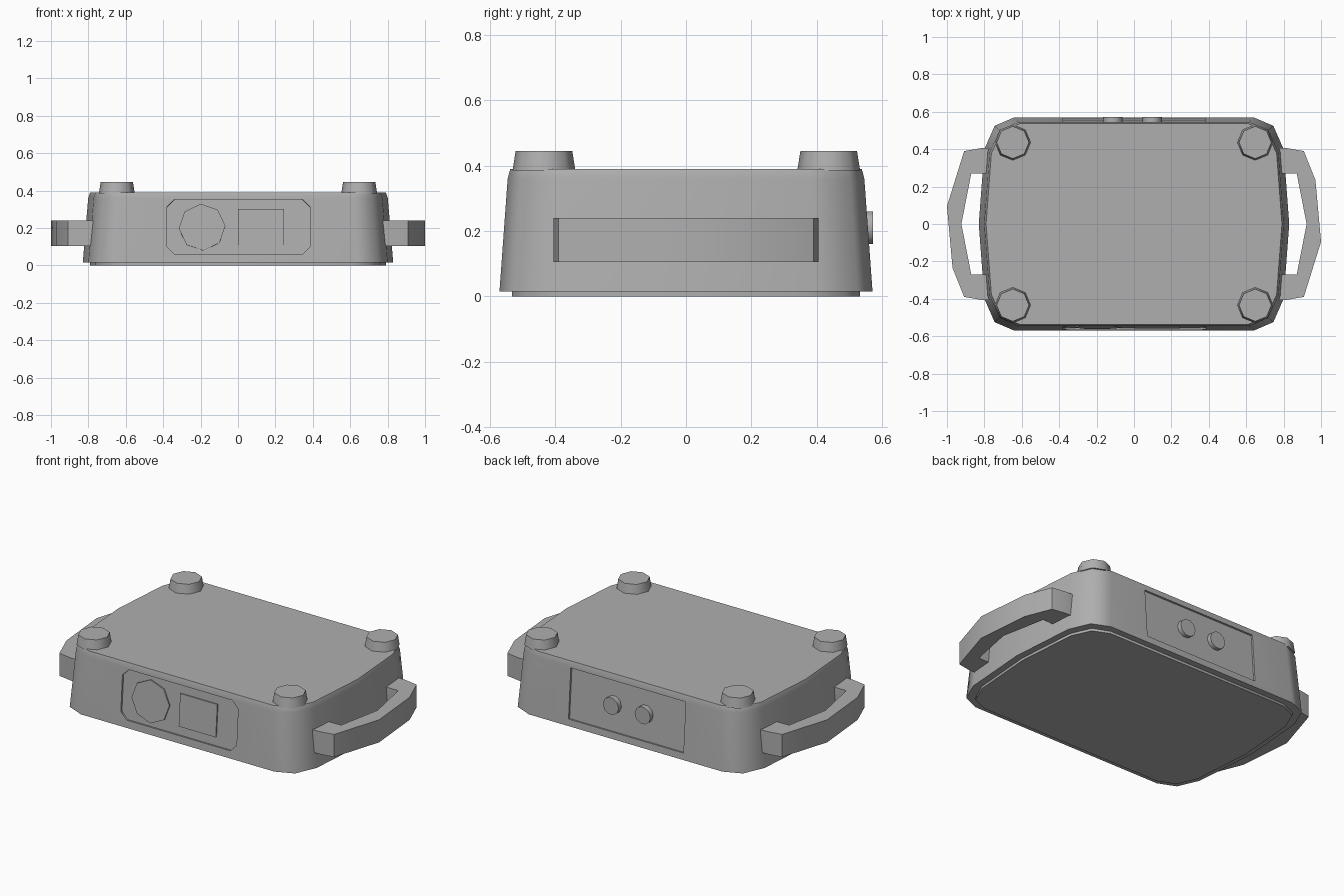
import bpy, bmesh
from math import pi, cos, sin, radians
from mathutils import Matrix

if "Cube" in bpy.data.objects:
    bpy.data.objects.remove(bpy.data.objects["Cube"])

# Dark grey finish shared by every part
grey = bpy.data.materials.new("dark_grey")
grey.diffuse_color = (0.43, 0.43, 0.43, 1)
grey.use_nodes = True
grey.node_tree.nodes["Principled BSDF"].inputs["Base Color"].default_value = grey.diffuse_color


def loft(name, rings, matrix=None):
    """Closed solid through a stack of equal-length rings of 3D points."""
    bm = bmesh.new()
    loops = [[bm.verts.new(p) for p in r] for r in rings]
    n = len(loops[0])
    for a, b in zip(loops, loops[1:]):
        for i in range(n):
            j = (i + 1) % n
            bm.faces.new((a[i], a[j], b[j], b[i]))
    bm.faces.new(loops[0][::-1])
    bm.faces.new(loops[-1])
    if matrix:
        bm.transform(matrix)
    bmesh.ops.recalc_face_normals(bm, faces=bm.faces)
    me = bpy.data.meshes.new(name)
    bm.to_mesh(me)
    bm.free()
    me.materials.append(grey)
    ob = bpy.data.objects.new(name, me)
    bpy.context.collection.objects.link(ob)
    return ob


def prism(name, pts, z0, z1, matrix=None, top=1.0):
    return loft(name, [[(x, y, z0) for x, y in pts],
                       [(x * top, y * top, z1) for x, y in pts]], matrix)


def ngon(n, r, cx=0.0, cy=0.0, turn=0.0):
    return [(cx + r * cos(2 * pi * i / n + turn), cy + r * sin(2 * pi * i / n + turn))
            for i in range(n)]


def rect(x0, x1, y0, y1, c=0.0):
    if not c:
        return [(x0, y0), (x1, y0), (x1, y1), (x0, y1)]
    return [(x0 + c, y0), (x1 - c, y0), (x1, y0 + c), (x1, y1 - c),
            (x1 - c, y1), (x0 + c, y1), (x0, y1 - c), (x0, y0 + c)]


# Body: rounded outline tapering upwards
quarter = [(0.83, 0.0), (0.80, 0.40), (0.745, 0.525), (0.64, 0.57)]
right = [(x, -y) for x, y in quarter[:0:-1]] + quarter
outline = right + [(-x, -y) for x, y in right]
levels = [(0.015, 1.0, 1.0), (0.36, 0.965, 0.956), (0.39, 0.953, 0.942)]
body = loft("body", [[(x * sx, y * sy, z) for x, y in outline] for z, sx, sy in levels])

# Tilted frames lying on the sloping front and back walls
front = Matrix.Translation((0, -0.557, 0.205)) @ Matrix.Rotation(pi / 2 - 0.073, 4, 'X')
back = Matrix.Rotation(pi, 4, 'Z') @ front

# Recessed panels
cutters = [
    prism("front_recess", rect(-0.38, 0.385, -0.146, 0.148, 0.04), -0.012, 0.1, front),
    prism("back_recess", rect(-0.38, 0.38, -0.15, 0.148), -0.012, 0.1, back),
]
bpy.context.view_layer.objects.active = body
for c in cutters:
    mod = body.modifiers.new(c.name, 'BOOLEAN')
    mod.operation = 'DIFFERENCE'
    mod.solver = 'EXACT'
    mod.object = c
    bpy.ops.object.modifier_apply(modifier=mod.name)
    bpy.data.objects.remove(c)

# Bottom plate
prism("bottom_plate", [(x * 0.952, y * 0.932) for x, y in outline], 0.0, 0.02)

# Front dial and display, slightly raised from the panel
prism("front_dial", ngon(8, 0.125, -0.192, 0.0, 0.06), -0.02, -0.004, front)
prism("front_display", rect(0.0, 0.245, -0.095, 0.097), -0.02, -0.004, front)

# Back knobs
for x in (-0.113, 0.097):
    prism("back_knob", ngon(10, 0.052), 0.0, 0.037,
          Matrix.Translation((x, 0.535, 0.21)) @ Matrix.Rotation(-pi / 2, 4, 'X'))

# Tapered octagonal feet
for x in (-0.648, 0.648):
    for y in (-0.434, 0.436):
        prism("foot", ngon(8, 0.096), 0.385, 0.445, Matrix.Translation((x, y, 0)), 0.9)

# Side handles, the left one turned half way round
grip = [(0.77, 0.405), (0.82, 0.405), (0.908, 0.39), (0.97, 0.235), (1.0, -0.095),
        (0.908, -0.39), (0.82, -0.405), (0.77, -0.405), (0.77, -0.27), (0.87, -0.27),
        (0.923, 0.0), (0.87, 0.27), (0.77, 0.27)]
for name, turn in (("right_handle", 0), ("left_handle", pi)):
    prism(name, grip, 0.105, 0.24, Matrix.Rotation(turn, 4, 'Z'))

# Smooth round the sides, keep rims sharp and large faces flat
bpy.ops.object.select_all(action='SELECT')
bpy.ops.object.shade_smooth_by_angle(angle=radians(50))
weighted = body.modifiers.new("weighted_normals", 'WEIGHTED_NORMAL')
weighted.keep_sharp = True
